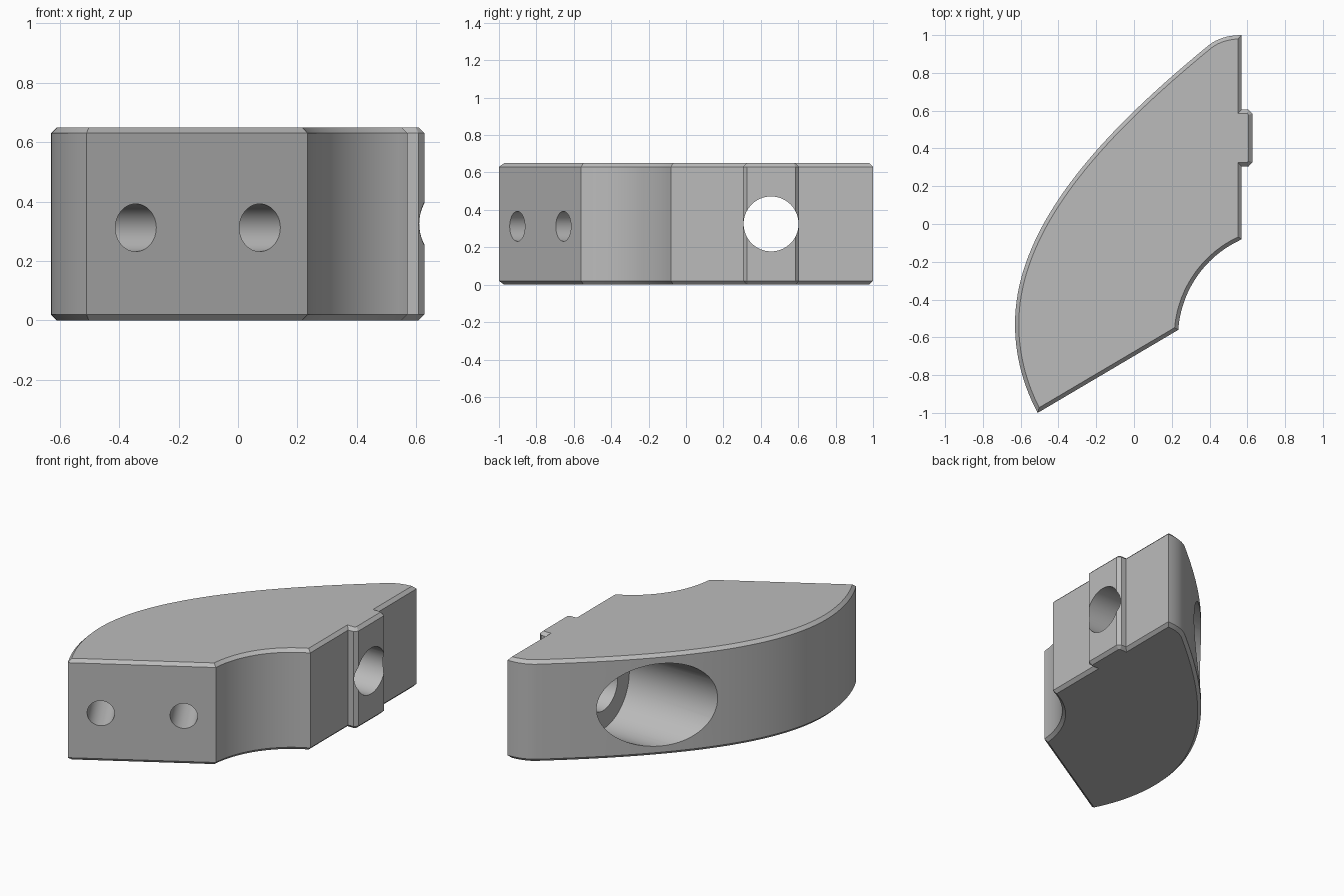
import bpy, bmesh, math
from mathutils import Vector
from mathutils.geometry import interpolate_bezier

default = bpy.data.objects.get("Cube")
if default:
    bpy.data.objects.remove(default, do_unlink=True)

HEIGHT, CHAMFER = 0.65, 0.02

grey = bpy.data.materials.new("plain grey")
grey.use_nodes = True
grey.diffuse_color = (0.5, 0.5, 0.5, 1)
grey.node_tree.nodes["Principled BSDF"].inputs["Base Color"].default_value = grey.diffuse_color


def make_object(name, bm):
    mesh = bpy.data.meshes.new(name)
    bm.to_mesh(mesh)
    bm.free()
    mesh.materials.append(grey)
    obj = bpy.data.objects.new(name, mesh)
    bpy.context.collection.objects.link(obj)
    return obj


def bezier(a, b, c, d, steps):
    pts = [Vector((*p, 0)) for p in (a, b, c, d)]
    return [(p.x, p.y) for p in interpolate_bezier(*pts, steps)]


def arc(cx, cy, r, start, end, steps):
    angles = [math.radians(start + (end - start) * i / steps) for i in range(steps + 1)]
    return [(cx + r * math.cos(a), cy + r * math.sin(a)) for a in angles]


# Plan outline, counter-clockwise: concave arc, locating tab, rounded tip, outer curve
outline = arc(0.80, -0.60, 0.567, 176, 113.5, 32)[::1]
outline += [(0.57, 0.305), (0.607, 0.305), (0.627, 0.327),
            (0.627, 0.585), (0.607, 0.605), (0.57, 0.605)]
outline += bezier((0.57, 1.0), (0.51, 1.0), (0.45, 0.987), (0.40, 0.95), 10)
outline += bezier((0.40, 0.95), (-0.15, 0.50), (-0.63, 0.0), (-0.63, -0.53), 40)[1:]
outline += bezier((-0.63, -0.53), (-0.63, -0.69), (-0.59, -0.85), (-0.51, -1.0), 14)[1:]
outline[32] = (0.57, outline[32][1])

# Solid body with chamfered top and bottom rims
bm = bmesh.new()
base = bm.faces.new([bm.verts.new((x, y, 0)) for x, y in outline])
top = bmesh.ops.extrude_face_region(bm, geom=[base], use_keep_orig=True)
bmesh.ops.translate(bm, vec=(0, 0, HEIGHT),
                    verts=[v for v in top["geom"] if isinstance(v, bmesh.types.BMVert)])
bmesh.ops.recalc_face_normals(bm, faces=bm.faces)
rims = [e for e in bm.edges if abs(e.verts[0].co.z - e.verts[1].co.z) < 0.001]
bmesh.ops.bevel(bm, geom=rims, offset=CHAMFER, segments=1, affect='EDGES',
                clamp_overlap=False)
bmesh.ops.recalc_face_normals(bm, faces=bm.faces)
body = make_object("curved_block", bm)


def drill(name, start, end, radius):
    """Cut a flat-ended round hole from start to end."""
    start, end = Vector(start), Vector(end)
    axis = end - start
    bm = bmesh.new()
    bmesh.ops.create_cone(bm, cap_ends=True, segments=64, radius1=radius,
                          radius2=radius, depth=axis.length)
    cutter = make_object(name, bm)
    cutter.rotation_euler = axis.to_track_quat('Z', 'Y').to_euler()
    cutter.location = (start + end) / 2
    cutter.hide_render = True
    mod = body.modifiers.new(name, 'BOOLEAN')
    mod.operation, mod.solver, mod.object = 'DIFFERENCE', 'EXACT', cutter
    bpy.ops.object.modifier_apply(modifier=name)
    bpy.data.objects.remove(cutter, do_unlink=True)


bpy.ops.object.select_all(action='DESELECT')
bpy.context.view_layer.objects.active = body
body.select_set(True)

# Through bolt hole with a wide counterbore from the curved side
drill("bolt_hole", (1, 0.455, 0.325), (-1, 0.455, 0.325), 0.147)
drill("counterbore", (-1, 0.455, 0.325), (0.27, 0.455, 0.325), 0.265)

# Two blind dowel holes square to the slanted end face
inward = Vector((-0.5, 0.866, 0))
for i, (x, y) in enumerate([(-0.345, -0.9), (0.075, -0.658)]):
    mouth = Vector((x, y, 0.312))
    drill(f"dowel_hole_{i}", mouth - inward * 0.2, mouth + inward * 0.41, 0.08)

bpy.ops.object.shade_smooth_by_angle(angle=math.radians(25))
